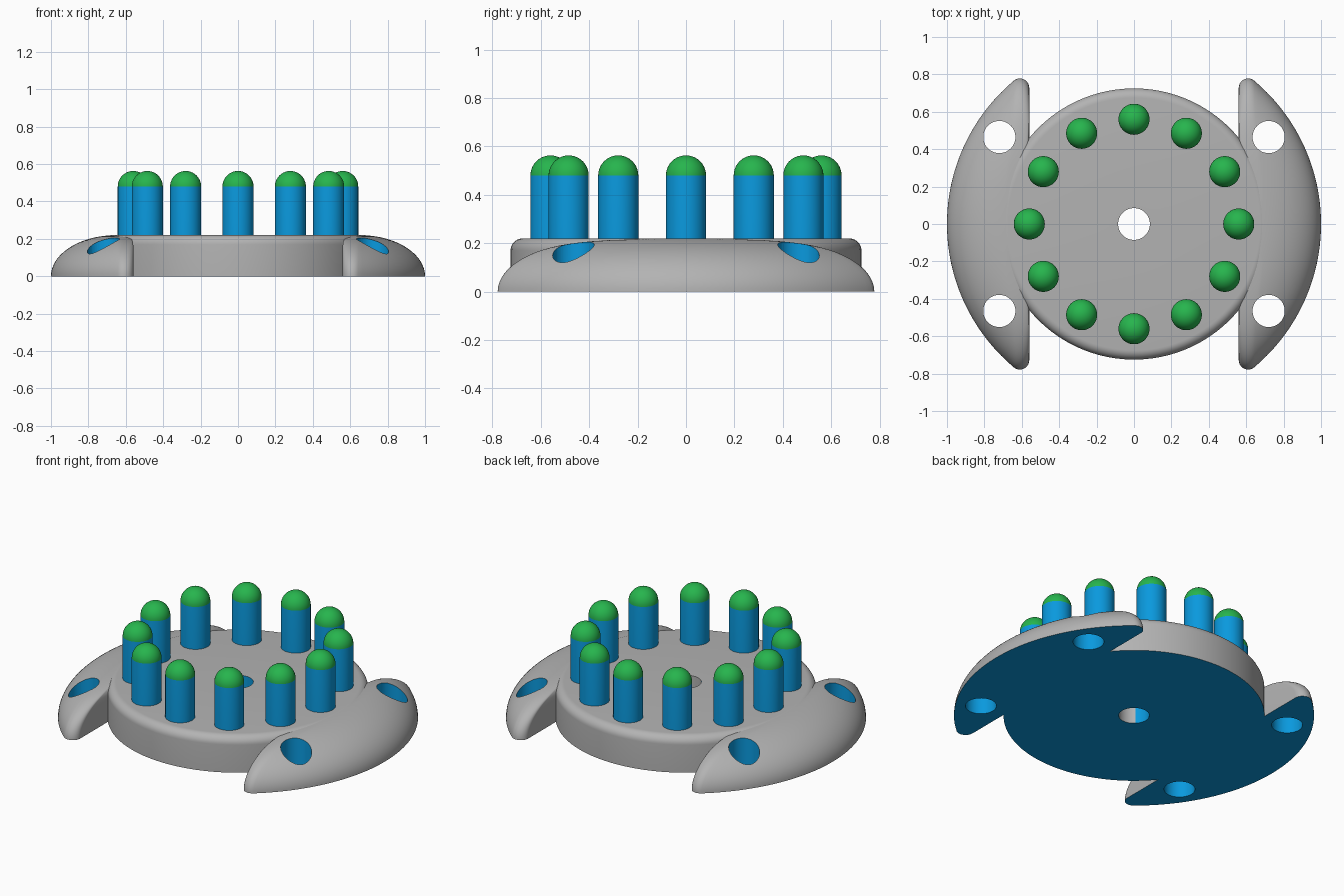
import bpy, bmesh
from math import sin, cos, pi, sqrt, atan2, radians, degrees

if "Cube" in bpy.data.objects:
    bpy.data.objects.remove(bpy.data.objects["Cube"])

HEIGHT, FILLET, HOLE_R, PEG_R = 0.22, 0.05, 0.085, 0.083
DISC_R, RING_R, SHOULDER, INNER_X = 0.725, 0.56, 0.48, 0.56


def material(name, rgb):
    m = bpy.data.materials.new(name)
    m.use_nodes = True
    m.diffuse_color = (*rgb, 1)
    m.node_tree.nodes["Principled BSDF"].inputs["Base Color"].default_value = (*rgb, 1)
    return m


GREY = material("grey", (0.45, 0.45, 0.45))
BLUE = material("blue", (0.003, 0.32, 0.73))
GREEN = material("green", (0.02, 0.46, 0.075))


def add_object(name, bm, mats):
    bmesh.ops.recalc_face_normals(bm, faces=bm.faces)
    mesh = bpy.data.meshes.new(name)
    bm.to_mesh(mesh)
    bm.free()
    for m in mats:
        mesh.materials.append(m)
    obj = bpy.data.objects.new(name, mesh)
    bpy.context.collection.objects.link(obj)
    return obj


def paint(obj, rule):
    for p in obj.data.polygons:
        p.material_index = rule(p.center, p.normal)


def smooth(obj):
    bpy.ops.object.select_all(action="DESELECT")
    obj.select_set(True)
    bpy.context.view_layer.objects.active = obj
    bpy.ops.object.shade_smooth_by_angle(angle=radians(35))


def loft(bm, loops, closed=False):
    """Bridge rows of points, each row a closed loop."""
    rows = [[bm.verts.new(p) for p in loop] for loop in loops]
    pairs = list(zip(rows, rows[1:])) + ([(rows[-1], rows[0])] if closed else [])
    for a, b in pairs:
        n = len(a)
        for i in range(n):
            j = (i + 1) % n
            bm.faces.new((a[i], a[j], b[j], b[i]))
    return rows


def lathe(name, profile, mats, steps, closed=False):
    bm = bmesh.new()
    turns = [2 * pi * i / steps for i in range(steps)]
    loft(bm, [[(r * cos(t), r * sin(t), z) for t in turns] for r, z in profile], closed)
    bmesh.ops.remove_doubles(bm, verts=bm.verts, dist=1e-5)
    return add_object(name, bm, mats)


# Round base plate with a rounded rim and a centre hole
rim = [(DISC_R - FILLET + FILLET * cos(t), HEIGHT - FILLET + FILLET * sin(t))
       for t in [pi / 2 * i / 8 for i in range(9)]]
plate = lathe("base_plate", [(HOLE_R, 0), (DISC_R, 0)] + rim + [(HOLE_R, HEIGHT)],
              [GREY, BLUE], 96, closed=True)


def plate_rule(c, n):
    if n.z < -0.9:
        return 1
    if c.xy.length < HOLE_R + 0.005:
        return 0 if -135 < degrees(atan2(c.y, c.x)) < -45 else 1
    return 0


paint(plate, plate_rule)
smooth(plate)


# Side flanges: domed segments with a flat inner wall and rounded tips
def flange_outline(side, t):
    z = HEIGHT * sin(t)
    radius = 0.65 + 0.35 * cos(t)
    rise = max(0, z - (HEIGHT - FILLET))
    wall = INNER_X + FILLET - sqrt(max(0, FILLET ** 2 - rise ** 2))
    tip = min(FILLET, 0.45 * (radius - wall))
    cx = wall + tip
    cy = sqrt((radius - tip) ** 2 - cx ** 2)
    a = atan2(cy, cx)
    pts = [(radius * cos(u), radius * sin(u))
           for u in [-a + 2 * a * i / 56 for i in range(57)]]
    corner = [(cx + tip * cos(u), cy + tip * sin(u))
              for u in [a + (pi - a) * i / 10 for i in range(1, 11)]]
    pts += corner + [(x, -y) for x, y in reversed(corner)]
    return [(side * x, y, z) for x, y in pts]


for label, side in (("left", 1), ("right", -1)):
    bm = bmesh.new()
    rows = loft(bm, [flange_outline(side, pi / 2 * i / 24) for i in range(25)])
    bm.faces.new(rows[0])
    bm.faces.new(rows[-1])
    flange = add_object(label + "_flange", bm, [GREY, BLUE])
    holes = [(side * 0.72, y) for y in (-0.465, 0.465)]
    # Screw holes
    for x, y in holes:
        bpy.ops.mesh.primitive_cylinder_add(vertices=48, radius=HOLE_R + 0.001,
                                            depth=1, location=(x, y, 0.1))
        cutter = bpy.context.object
        cutter.name = "hole_cutter"
        cutter.hide_render = True
        mod = flange.modifiers.new("hole", "BOOLEAN")
        mod.operation = "DIFFERENCE"
        mod.solver = "EXACT"
        mod.object = cutter
        bpy.context.view_layer.objects.active = flange
        bpy.ops.object.modifier_apply(modifier=mod.name)
        bpy.data.objects.remove(cutter)

    def flange_rule(c, n):
        in_hole = any((c.x - x) ** 2 + (c.y - y) ** 2 < (HOLE_R + 0.002) ** 2 for x, y in holes)
        return 1 if n.z < -0.9 or (in_hole and abs(n.z) < 0.05) else 0

    paint(flange, flange_rule)
    smooth(flange)

# Ring of round-topped pegs
dome = [(PEG_R * cos(t), SHOULDER + PEG_R * sin(t))
        for t in [pi / 2 * i / 10 for i in range(11)]]
peg = lathe("peg_1", [(0, 0.2), (PEG_R, 0.2)] + dome, [BLUE, GREEN], 40)
paint(peg, lambda c, n: 1 if c.z > SHOULDER else 0)
smooth(peg)
for i in range(12):
    obj = peg
    if i:
        obj = bpy.data.objects.new(f"peg_{i + 1}", peg.data)
        bpy.context.collection.objects.link(obj)
    obj.location = (RING_R * cos(i * pi / 6), RING_R * sin(i * pi / 6), 0)
